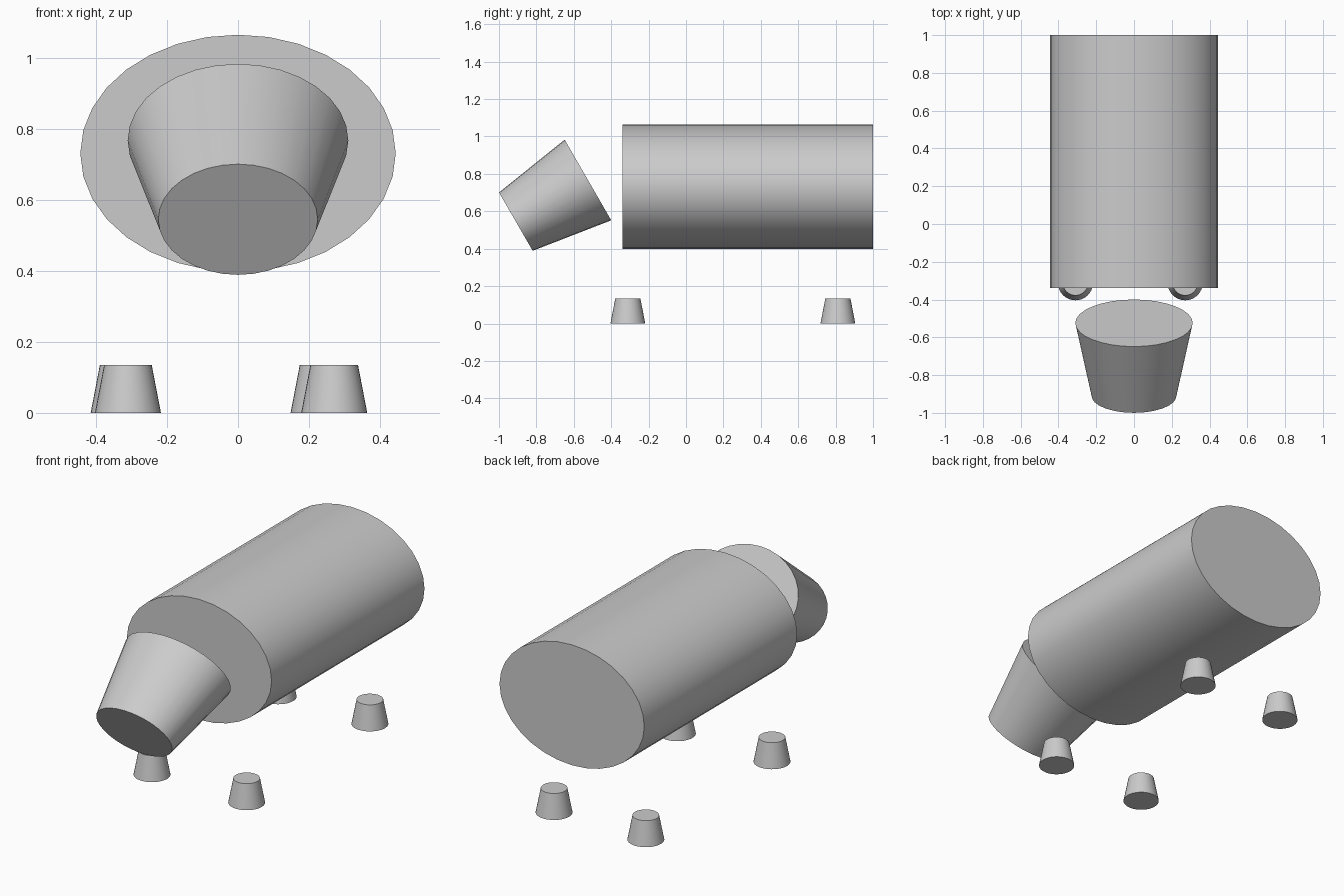
import bpy
import math

cube = bpy.data.objects.get("Cube")
if cube:
    bpy.data.objects.remove(cube, do_unlink=True)

grey = bpy.data.materials.new("plain grey")
grey.use_nodes = True
colour = (0.6, 0.6, 0.6, 1)
grey.diffuse_color = colour
grey.node_tree.nodes["Principled BSDF"].inputs["Base Color"].default_value = colour


def tapered_cylinder(name, base, top, length, centre, pitch=0, widen=1):
    """Capped cone, widened along x and pitched about x."""
    bpy.ops.mesh.primitive_cone_add(vertices=32, radius1=base, radius2=top,
                                    depth=length, location=centre,
                                    rotation=(math.radians(pitch), 0, 0))
    part = bpy.context.object
    part.name = name
    part.scale.x = widen
    bpy.ops.object.transform_apply(location=False, rotation=True, scale=True)
    part.data.materials.append(grey)
    bpy.ops.object.shade_smooth_by_angle(angle=math.radians(30))
    return part


# Barrel body lying along y
tapered_cylinder("body", 0.334, 0.334, 1.34, (0, 0.33, 0.731), -90, 1.33)

# Head, narrowing forward and down to the muzzle
tapered_cylinder("head", 0.18, 0.249, 0.445, (0, -0.717, 0.656), -60, 1.248)

# Feet, the rear pair shifted slightly to the right
for end, y, shift in (("front", -0.311, 0), ("back", 0.812, -0.03)):
    for side, x in (("right", -0.31), ("left", 0.271)):
        offset = shift if side == "left" else shift * 0.4
        tapered_cylinder(f"{end}_{side}_foot", 0.093, 0.067, 0.135,
                         (x + offset, y, 0.0675))
